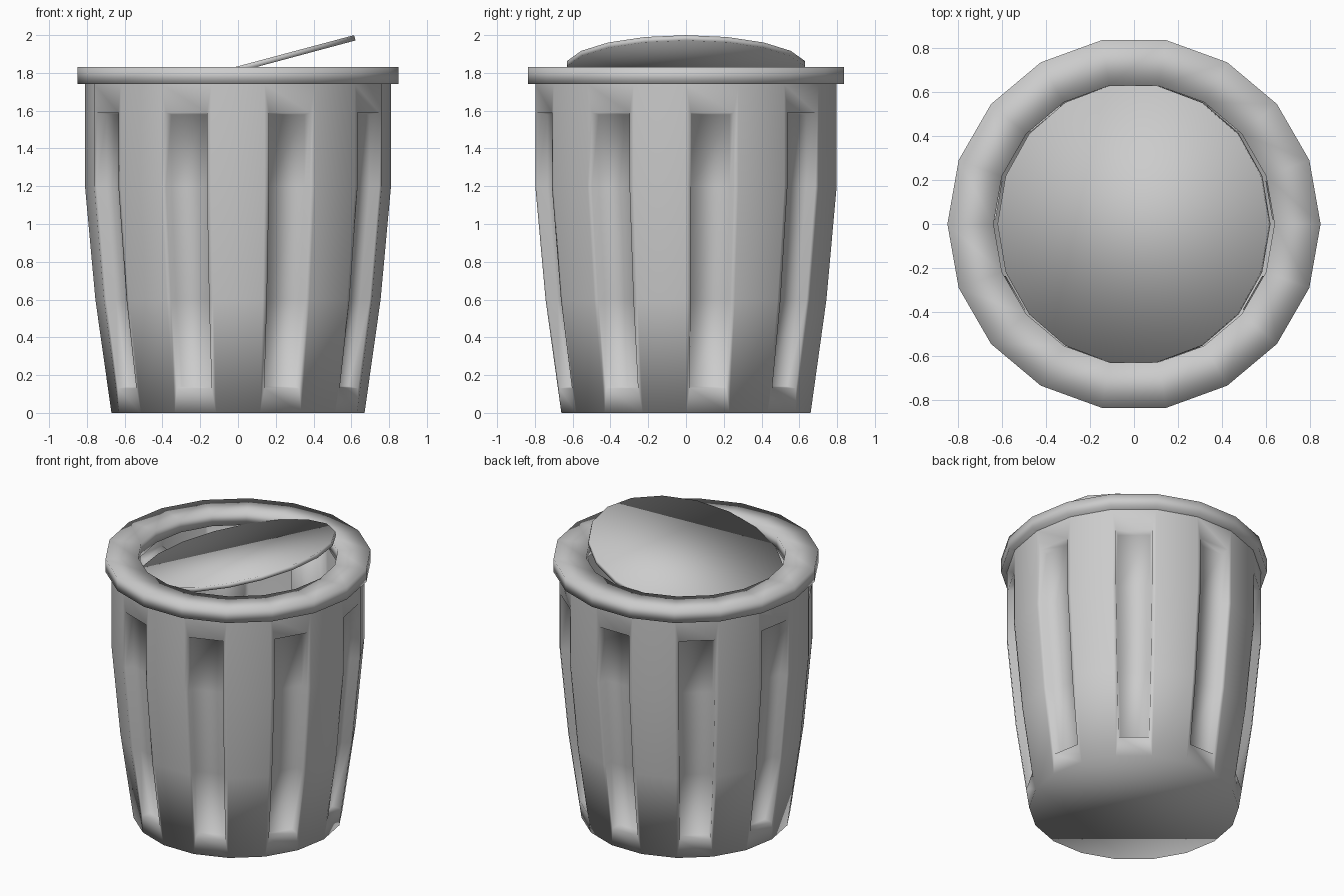
import bpy, bmesh
from math import cos, sin, radians
from mathutils import Vector, Matrix

if "Cube" in bpy.data.objects:
    bpy.data.objects.remove(bpy.data.objects["Cube"])

SIDES = 18
STEP = radians(360 / SIDES)
ROWS = [(0.67, 0.0), (0.755, 0.6), (0.81, 1.2), (0.81, 1.74)]   # radius, height


def finish(bm, name):
    bmesh.ops.remove_doubles(bm, verts=bm.verts, dist=0.0005)
    bmesh.ops.recalc_face_normals(bm, faces=bm.faces)
    for f in bm.faces:
        f.smooth = True
    mesh = bpy.data.meshes.new(name)
    bm.to_mesh(mesh)
    bm.free()
    obj = bpy.data.objects.new(name, mesh)
    bpy.context.collection.objects.link(obj)
    return obj


def radius_at(z):
    for (r0, z0), (r1, z1) in zip(ROWS, ROWS[1:]):
        if z <= z1:
            return r0 + (r1 - r0) * (z - z0) / (z1 - z0)
    return ROWS[-1][0]


def ring_point(i, r, z):
    return Vector((r * cos(i * STEP), r * sin(i * STEP), z))


def side_point(i, u, z, depth=0.0):
    # point on flat side i, u across it, pushed inward by depth
    r = radius_at(z)
    p = ring_point(i, r, z).lerp(ring_point(i + 1, r, z), u)
    a = (i + 0.5) * STEP
    return p - Vector((cos(a), sin(a), 0)) * depth


# Body: tapered drum, every other side has a sunken panel
bm = bmesh.new()
outer_z = [z for r, z in ROWS]
panel_z = [0.13, 0.6, 1.2, 1.59]


def column(i, u0, u1, zs, depth=0.0):
    left = [bm.verts.new(side_point(i, u0, z, depth)) for z in zs]
    right = [bm.verts.new(side_point(i, u1, z, depth)) for z in zs]
    return left, right


def fill(left, right):
    for k in range(len(left) - 1):
        bm.faces.new((left[k], right[k], right[k + 1], left[k + 1]))


def bridge(a, b):
    la, lb = a[0] + a[1][::-1], b[0] + b[1][::-1]
    n = len(la)
    for k in range(n):
        bm.faces.new((la[k], la[(k + 1) % n], lb[(k + 1) % n], lb[k]))


for i in range(SIDES):
    outer = column(i, 0, 1, outer_z)
    if i % 2:
        fill(*outer)
    else:
        lip = column(i, 0.09, 0.91, panel_z)
        floor = column(i, 0.13, 0.87, [0.14, 0.6, 1.2, 1.58], 0.055)
        bridge(outer, lip)
        bridge(lip, floor)
        fill(*floor)
bm.faces.new([bm.verts.new(ring_point(i, 0.67, 0)) for i in range(SIDES)])
finish(bm, "bin_body")

# Rim: flat collar with rectangular section
bm = bmesh.new()
section = [(0.85, 1.74), (0.85, 1.83), (0.64, 1.83), (0.64, 1.74)]
loops = [[bm.verts.new(ring_point(i, r, z)) for i in range(SIDES)] for r, z in section]
for a, b in zip(loops, loops[1:] + loops[:1]):
    for i in range(SIDES):
        j = (i + 1) % SIDES
        bm.faces.new((a[i], a[j], b[j], b[i]))
finish(bm, "rim")

# Lid: thin disc swung open about the y axis
bm = bmesh.new()
loops = [[bm.verts.new(ring_point(i, 0.64, z)) for i in range(SIDES)] for z in (-0.0145, 0.0145)]
for i in range(SIDES):
    j = (i + 1) % SIDES
    bm.faces.new((loops[0][i], loops[0][j], loops[1][j], loops[1][i]))
for loop in loops:
    bm.faces.new(loop)
bmesh.ops.transform(bm, verts=bm.verts,
                    matrix=Matrix.Translation((0, 0, 1.82)) @ Matrix.Rotation(radians(-15), 4, 'Y'))
finish(bm, "swing_lid")
